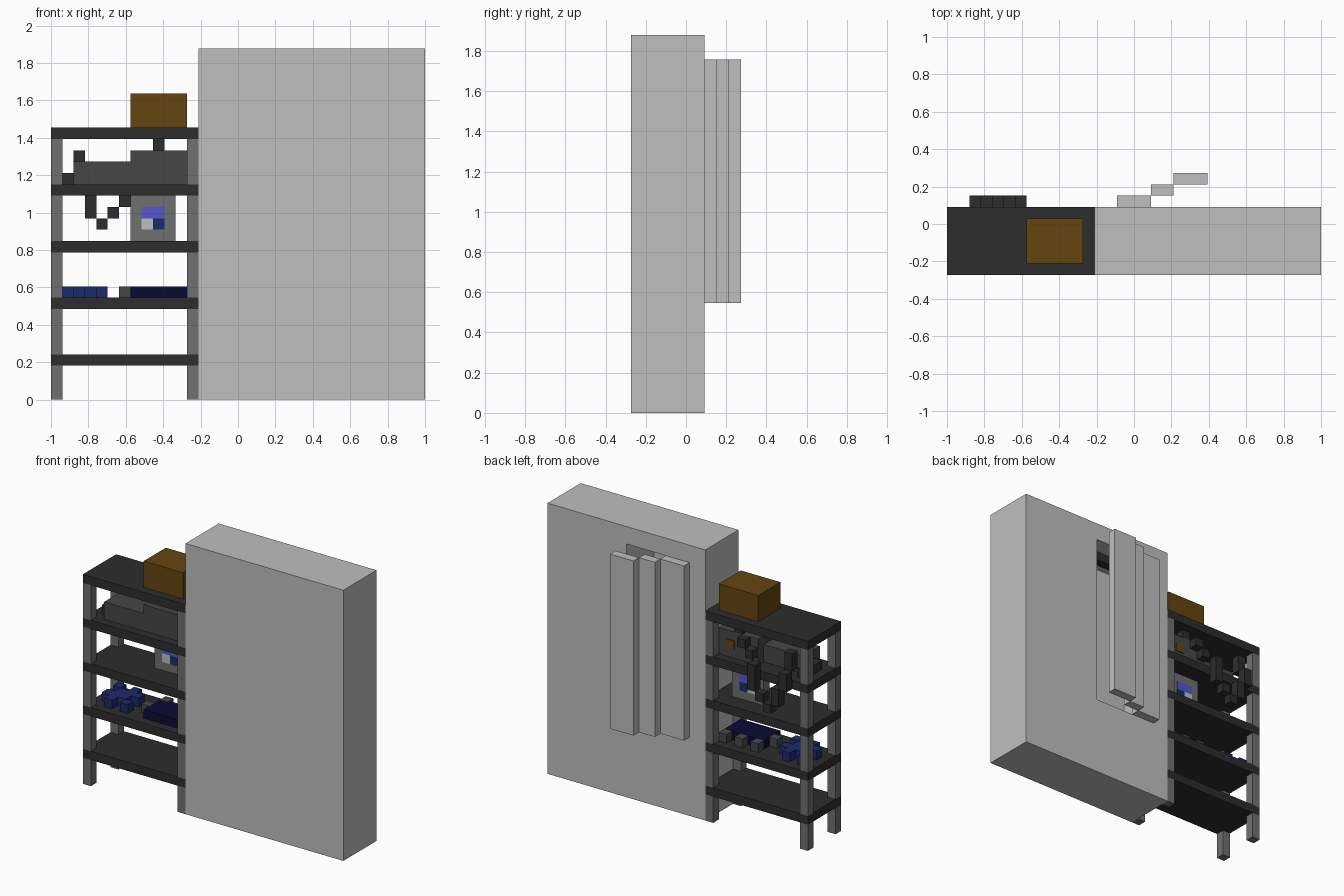
import bpy, bmesh

if "Cube" in bpy.data.objects:
    bpy.data.objects.remove(bpy.data.objects["Cube"])

U = 2 / 33                      # everything sits on a block grid of this size
OX, OY = -1.0, -4.5 * U         # grid origin


def mat(name, r, g, b):
    m = bpy.data.materials.new(name)
    m.diffuse_color = (r, g, b, 1)
    m.use_nodes = True
    m.node_tree.nodes["Principled BSDF"].inputs["Base Color"].default_value = m.diffuse_color
    return m


LIGHT = mat("light_grey", 0.52, 0.52, 0.52)
MID = mat("mid_grey", 0.162, 0.162, 0.162)
DARK = mat("charcoal", 0.026, 0.026, 0.026)
STEEL = mat("dark_steel", 0.062, 0.062, 0.062)
BROWN = mat("brown", 0.13, 0.06, 0.005)
NAVY = mat("navy", 0.003, 0.003, 0.033)
BLUE = mat("blue", 0.012, 0.023, 0.147)
VIOLET = mat("violet_blue", 0.095, 0.095, 0.63)


def blocks(name, material, boxes):
    """One object from grid boxes given as (x0, x1, y0, y1, z0, z1)."""
    bm = bmesh.new()
    for x0, x1, y0, y1, z0, z1 in boxes:
        vs = bmesh.ops.create_cube(bm, size=1)["verts"]
        for v in vs:
            v.co.x = OX + U * (x1 if v.co.x > 0 else x0)
            v.co.y = OY + U * (y1 if v.co.y > 0 else y0)
            v.co.z = U * (z1 if v.co.z > 0 else z0)
    me = bpy.data.meshes.new(name)
    bm.to_mesh(me)
    bm.free()
    me.materials.append(material)
    ob = bpy.data.objects.new(name, me)
    bpy.context.collection.objects.link(ob)
    return ob


def cell(x, y, z, h=1):
    return (x, x + 1, y, y + 1, z, z + h)


# Shelf boards and the post segments between them
levels = [3, 8, 13, 18, 23]
for i, z in enumerate(levels):
    blocks(f"shelf_board_{i + 1}", DARK, [(0, 13, 0, 6, z, z + 1)])
spans = list(zip([0] + [z + 1 for z in levels], levels))
for x, side in ((0, "left"), (12, "right")):
    for y, end in ((0, "front"), (5, "back")):
        blocks(f"post_{end}_{side}", MID,
               [(x, x + 1, y, y + 1, a, b) for a, b in spans])

# Carton on top
blocks("carton", BROWN, [(7, 12, 1, 5, 24, 27)])

# Machine on the upper shelf with a button plate on its back
blocks("machine_body", STEEL, [(7, 12, 1, 5, 19, 22)])
blocks("machine_bed", STEEL, [(2, 7, 1, 4, 19, 21)])
blocks("machine_button", BROWN, [(10, 11, 5, 5.1, 20, 21)])

# Cable drooping behind the shelf
blocks("cable", DARK, [
    cell(9, 4, 22), cell(8, 5, 21), cell(7, 5, 20), cell(6, 6, 17, 3),
    cell(5, 6, 16), cell(4, 6, 15), cell(3, 6, 16, 2), cell(2, 6, 18, 2),
    cell(2, 5, 20, 2), (1, 2, 2, 5, 19, 20)])

# Upright panel with coloured squares on both sides
blocks("display_panel", MID, [(7, 11, 3, 4, 14, 18)])
for nm, m, x0, x1, z in (("upper", VIOLET, 8, 10, 16),
                         ("left", LIGHT, 8, 9, 15), ("right", BLUE, 9, 10, 15)):
    blocks("panel_square_" + nm, m, [(x0, x1, y, y + 0.1, z, z + 1)
                                     for y in (2.9, 4)])

# Tools and small parts on the second shelf
blocks("tool_case", NAVY, [(7, 12, 1, 4, 9, 10)])
blocks("small_parts", STEEL, [cell(x, y, 9) for x, y in
                              ((11, 4), (9, 4), (7, 4), (6, 2))])
blocks("gear_piece", BLUE, [cell(x, y, 9) for x, y in
                            ((2, 1), (1, 2), (2, 2), (3, 2), (2, 3), (3, 3),
                             (4, 3), (3, 4), (1, 4), (4, 1))])

# Large cabinet with a cavity opening to the back
cabinet = blocks("cabinet", LIGHT, [(13, 33, 0, 6, 0, 31)])
cutter = blocks("cavity_cutter", LIGHT, [(15, 23, 1, 7, 9, 29)])
cutter.hide_render = True
cutter.hide_set(True)
mod = cabinet.modifiers.new("cavity", "BOOLEAN")
mod.operation = "DIFFERENCE"
mod.solver = "EXACT"
mod.object = cutter
blocks("cabinet_rail", DARK, [(15, 23, 3, 4, 28, 29)])

# Half-open door in three stepped slabs
for i, (x0, x1, y) in enumerate(((15, 18, 6), (18, 20, 7), (20, 23, 8))):
    blocks(f"door_slab_{i + 1}", LIGHT, [(x0, x1, y, y + 1, 9, 29)])
